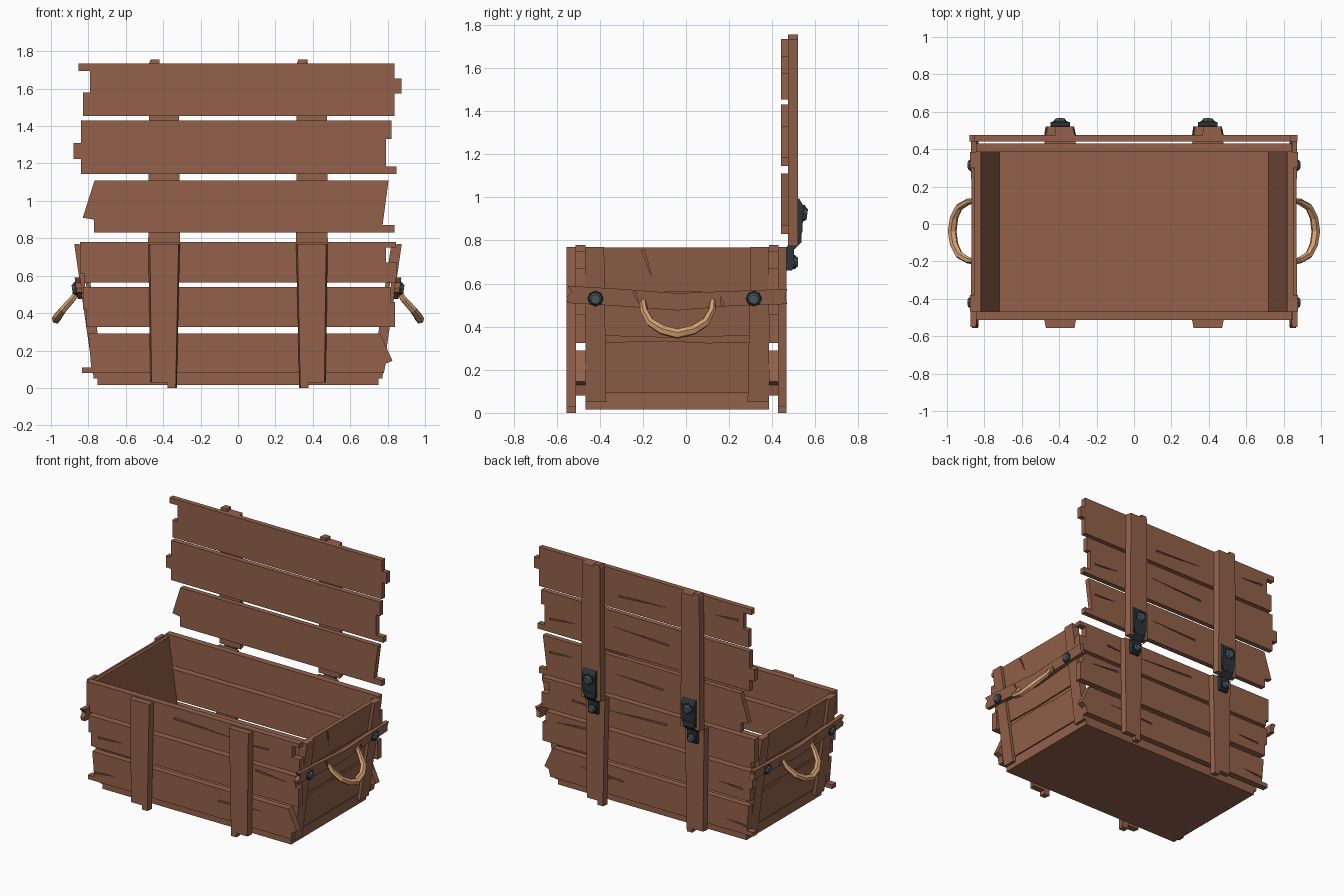
import bpy, bmesh, math
from mathutils import Vector, Matrix

if "Cube" in bpy.data.objects:
    bpy.data.objects.remove(bpy.data.objects["Cube"])


def material(name, rgb):
    m = bpy.data.materials.new(name)
    m.diffuse_color = (*rgb, 1)
    m.use_nodes = True
    m.node_tree.nodes["Principled BSDF"].inputs["Base Color"].default_value = m.diffuse_color
    return m


WOOD = material("brown wood", (0.29, 0.12, 0.068))
ROPE = material("tan rope", (0.68, 0.36, 0.17))
IRON = material("dark iron", (0.026, 0.034, 0.042))
BOLT = material("grey bolt", (0.07, 0.107, 0.127))


def finish(name, bm, mat):
    bmesh.ops.recalc_face_normals(bm, faces=bm.faces)
    me = bpy.data.meshes.new(name)
    bm.to_mesh(me)
    bm.free()
    me.materials.append(mat)
    ob = bpy.data.objects.new(name, me)
    bpy.context.collection.objects.link(ob)
    return ob


def add_prism(bm, pts, d0, d1, place, taper=0.0):
    """Extrude a 2D outline from depth d0 to d1; place() maps it to 3D."""
    cu = sum(p[0] for p in pts) / len(pts)
    a = [bm.verts.new(place(u, v, d0)) for u, v in pts]
    b = [bm.verts.new(place(u + (cu - u) * taper, v, d1)) for u, v in pts]
    bm.faces.new(a)
    bm.faces.new(b[::-1])
    for i in range(len(a)):
        j = (i + 1) % len(a)
        bm.faces.new((a[i], a[j], b[j], b[i]))


def prism(name, pts, d0, d1, place, mat=WOOD, taper=0.0, cracks=()):
    bm = bmesh.new()
    add_prism(bm, pts, d0, d1, place, taper)
    ob = finish(name, bm, mat)
    if cracks:  # shallow wedge-shaped cracks cut in the outer face
        bm = bmesh.new()
        for u, v, du, dv in cracks:
            w = Vector((-dv, du)).normalized() * 0.007
            tri = [(u - w.x, v - w.y), (u + w.x, v + w.y), (u + du, v + dv)]
            e = 0.008 if d1 > d0 else -0.008
            add_prism(bm, tri, d1 - e, d1 + e, place)
        cutter = finish("crack_cutter", bm, mat)
        mod = ob.modifiers.new("cracks", "BOOLEAN")
        mod.object, mod.operation, mod.solver = cutter, "DIFFERENCE", "EXACT"
        dg = bpy.context.evaluated_depsgraph_get()
        me = bpy.data.meshes.new_from_object(ob.evaluated_get(dg))
        ob.modifiers.clear()
        ob.data = me
        bpy.data.objects.remove(cutter)
    return ob


def bolt(name, pos, axis, r, h):
    """Octagonal dark washer with a faceted grey head."""
    rot = Vector(axis).to_track_quat("Z", "Y").to_matrix().to_4x4()
    for part, mat, r1, r2, z0, z1 in (("washer", IRON, r, r * .95, 0, h * .5),
                                      ("head", BOLT, r * .88, r * .6, h * .4, h)):
        bm = bmesh.new()
        bmesh.ops.create_cone(bm, cap_ends=True, segments=8, radius1=r1, radius2=r2, depth=z1 - z0,
                              matrix=Matrix.Translation(pos) @ rot @ Matrix.Translation((0, 0, (z0 + z1) / 2)))
        finish(f"{name}_{part}", bm, mat)


def rect(u0, u1, v0, v1):
    return [(u0, v0), (u1, v0), (u1, v1), (u0, v1)]


def upright(x, z, y):
    return (x, y, z)


# Broken-ended plank outlines (x, z): body planks low to high
BODY = [
    ([(-.835, .08), (.78, .08), (.79, .13), (.826, .145), (.76, .29), (-.80, .29), (-.785, .11), (-.835, .11)],
     [(-.78, .14, .16, .015), (.2, .2, .38, .02), (.3, .19, .12, .01)]),
    ([(-.81, .325), (.84, .325), (.84, .46), (.815, .46), (.815, .54), (-.83, .54), (-.83, .42), (-.81, .42)],
     [(.5, .5, .25, -.02), (-.75, .4, .2, .01)]),
    ([(-.82, .565), (.85, .565), (.85, .67), (.79, .67), (.79, .75), (.845, .75), (.845, .78), (-.845, .78), (-.845, .61), (-.82, .61)],
     [(-.15, .7, .5, -.02), (.6, .675, -.2, -.01)]),
]
LID = [
    ([(-.77, .83), (.837, .83), (.837, .87), (.773, .87), (.805, 1.11), (-.767, 1.11), (-.83, .91), (-.77, .90)],
     [(-.15, .97, .4, .015), (.75, 1.0, -.2, .01)]),
    ([(-.84, 1.145), (.847, 1.145), (.847, 1.185), (.79, 1.185), (.79, 1.33), (.82, 1.33), (.82, 1.43), (-.84, 1.43), (-.84, 1.31), (-.88, 1.31), (-.88, 1.225), (-.84, 1.225)],
     [(-.2, 1.3, .45, .02), (.75, 1.24, -.22, .02)]),
    ([(-.83, 1.455), (.837, 1.455), (.837, 1.575), (.874, 1.575), (.874, 1.655), (.837, 1.655), (.837, 1.735), (-.853, 1.735), (-.853, 1.695), (-.79, 1.695), (-.79, 1.58), (-.83, 1.58)],
     [(.2, 1.55, -.4, .02), (-.75, 1.63, .2, -.01)]),
]
for i, (pts, cracks) in enumerate(BODY):
    prism(f"front_plank_{i}", pts, -.467, -.513, upright, cracks=cracks)
    prism(f"back_plank_{i}", pts, .384, .43, upright, cracks=cracks)
for i, (pts, cracks) in enumerate(LID):
    prism(f"lid_plank_{i}", pts, .44, .477, upright, cracks=cracks)

# Vertical slats with a broken peg at one end
for side, cx in (("left", -.395), ("right", .395)):
    s = 1 if cx < 0 else -1
    foot = [(cx - s * .075, .03), (cx + s * .02, .03), (cx + s * .02, 0), (cx + s * .068, 0),
            (cx + s * .085, .77), (cx - s * .085, .77)]
    prism(f"front_slat_{side}", foot, -.51, -.555, upright, taper=.1)
    prism(f"back_slat_{side}", foot, .427, .467, upright, taper=.1)
    lid = [(cx - .085, .775), (cx + .085, .775), (cx + .078, 1.735), (cx - .025, 1.735),
           (cx - .025, 1.755), (cx - .073, 1.755), (cx - .08, 1.735)]
    prism(f"lid_slat_{side}", lid, .474, .52, upright, taper=.1)

    # Hinge: upper leaf, knuckle, lower leaf and two bolts
    def across(y, z, d, cx=cx):
        return (cx + d, y, z)
    prism(f"hinge_upper_{side}", [(.51, .985), (.525, .995), (.545, .96), (.54, .84), (.525, .8), (.51, .79)],
          -.052, .052, across, IRON)
    prism(f"hinge_knuckle_{side}", [(.465, .765), (.49, .745), (.535, .79), (.535, .83), (.505, .83)],
          -.042, .042, across, IRON)
    prism(f"hinge_lower_{side}", [(.46, .66), (.49, .66), (.5, .68), (.5, .765), (.46, .765)],
          -.036, .036, across, IRON)
    bolt(f"hinge_bolt_upper_{side}", (cx, .535, .925), (0, 1, -.15), .042, .028)
    bolt(f"hinge_bolt_lower_{side}", (cx, .495, .70), (0, 1, 0), .034, .025)

# Floor
prism("base_board", rect(-.75, .75, .015, .085), -.467, .384, upright)

# Flared ends, built for both sides
for side, s in (("right", 1), ("left", -1)):
    def lean(y, z, d, s=s):
        return (s * (.708 + .145 * z + d), y, z)
    prism(f"{side}_end_panel", rect(-.467, .384, .05, .765), 0, .024, lean)
    prism(f"{side}_end_plank_low", [(-.467, .095), (.384, .095), (.384, .33), (.1, .325), (-.1, .335), (-.467, .325)],
          .02, .034, lean)
    prism(f"{side}_end_plank_mid", [(-.467, .36), (-.1, .35), (.384, .36), (.384, .54), (-.467, .54)], .02, .034, lean)
    prism(f"{side}_end_plank_top", rect(-.467, .384, .56, .768), .02, .034, lean,
          cracks=[(-.2, .755, .04, -.12)])
    prism(f"{side}_post_front", [(-.467, .05), (-.37, .05), (-.38, .77), (-.467, .77)], .03, .056, lean)
    prism(f"{side}_post_back", [(.286, .05), (.384, .05), (.384, .77), (.3, .77)], .03, .056, lean)
    # Sagging cross bar with ragged ends
    bar = [(-.55, .51), (-.3, .495), (-.04, .475), (.2, .495), (.47, .505), (.46, .54), (.47, .575),
           (.2, .565), (-.04, .555), (-.3, .575), (-.55, .59), (-.53, .56), (-.555, .535)]
    prism(f"{side}_cross_bar", bar, .05, .08, lean, cracks=[(-.24, .56, .02, -.05), (.17, .5, -.01, .04)])
    for n, y in (("front", -.42), ("back", .315)):
        bolt(f"{side}_bolt_{n}", lean(y, .53, .078), (s, 0, -.145), .037, .024)

    # Rope handle: six-sided tapering tube
    path = [(.85, -.2, .53), (.885, -.195, .475), (.935, -.165, .42), (.962, -.11, .385), (.972, -.04, .367),
            (.962, .035, .385), (.935, .09, .42), (.885, .12, .475), (.85, .125, .53)]
    radii = [.013, .018, .021, .023, .024, .023, .021, .018, .013]
    cu = bpy.data.curves.new(f"{side}_handle", "CURVE")
    cu.dimensions = "3D"
    cu.bevel_depth, cu.bevel_resolution, cu.use_fill_caps = 1.0, 1, True
    sp = cu.splines.new("POLY")
    sp.points.add(len(path) - 1)
    for p, (x, y, z), r in zip(sp.points, path, radii):
        p.co, p.radius = (s * x, y, z, 1), r
    sp.use_smooth = False
    cu.materials.append(ROPE)
    tmp = bpy.data.objects.new("handle_curve", cu)
    bpy.context.collection.objects.link(tmp)
    dg = bpy.context.evaluated_depsgraph_get()
    me = bpy.data.meshes.new_from_object(tmp.evaluated_get(dg))
    bpy.data.objects.remove(tmp)
    bpy.context.collection.objects.link(bpy.data.objects.new(f"{side}_handle", me))
